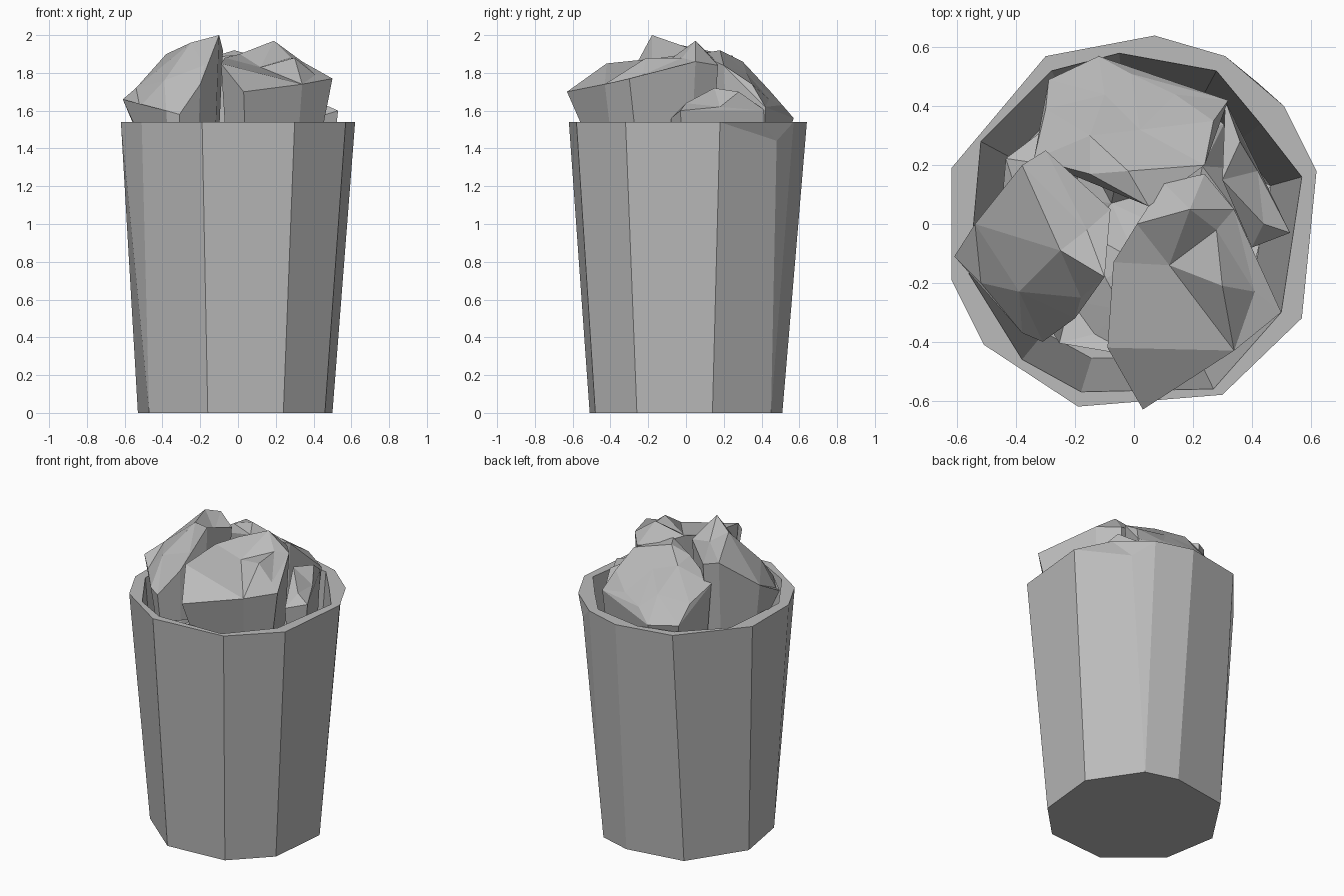
import bpy, bmesh, math, random
from mathutils import Vector
from mathutils.geometry import delaunay_2d_cdt

if "Cube" in bpy.data.objects:
    bpy.data.objects.remove(bpy.data.objects["Cube"])
random.seed(4)


def make_material(name, colour):
    mat = bpy.data.materials.new(name)
    mat.use_nodes = True
    mat.diffuse_color = colour
    mat.node_tree.nodes["Principled BSDF"].inputs["Base Color"].default_value = colour
    return mat


grey = make_material("plain grey", (0.5, 0.5, 0.5, 1))


def finish(name, bm):
    """Turn the bmesh into a flat shaded object with the shared material."""
    bmesh.ops.dissolve_degenerate(bm, dist=0.0005, edges=bm.edges[:])
    bmesh.ops.recalc_face_normals(bm, faces=bm.faces[:])
    mesh = bpy.data.meshes.new(name)
    bm.to_mesh(mesh)
    bm.free()
    mesh.materials.append(grey)
    obj = bpy.data.objects.new(name, mesh)
    bpy.context.collection.objects.link(obj)
    return obj


def ring(bm, outline, z, scale=1.0):
    return [bm.verts.new((x * scale / 100, y * scale / 100, z)) for x, y in outline]


def join_rings(bm, upper, lower):
    """Wall between two closed rings; a repeated vertex gives a triangle."""
    count = len(upper)
    for i in range(count):
        j = (i + 1) % count
        corners = [upper[i], upper[j], lower[j], lower[i]]
        bm.faces.new(list(dict.fromkeys(corners)))


# Bin: irregular outlines in hundredths, clockwise from the back
RIM = [(7, 64), (31, 57), (51, 40), (62, 18), (57, -32), (30, -58),
       (-19, -62), (-51, -41), (-62, -19), (-62, 19), (-30, 57)]
MOUTH = [(-5, 58), (28, 52), (43, 34), (57, 16), (50, -30), (27, -56),
         (-18, -57), (-38, -46), (-56, -17), (-52, 28), (-28, 52)]
BASE = [(8, 51), (29, 45), (50, 14), (46, -26), (24, -48),
        (-16, -51), (-47, -25), (-53, 10), (-30, 45)]
RIM_HEIGHT = 1.54


def build_bin():
    bm = bmesh.new()
    rim = ring(bm, RIM, RIM_HEIGHT)
    mouth = ring(bm, MOUTH, RIM_HEIGHT)
    floor = ring(bm, MOUTH, 0.06, 0.8)
    base = ring(bm, BASE, 0)
    # two rim corners share a base corner at the back and at the side
    foot = base[:2] + base[1:7] + base[6:]
    # dent under one rim corner
    dent = bm.verts.new((0.42, 0.48, 1.44))
    walls = rim[:2] + [dent] + rim[3:]
    join_rings(bm, walls, foot)
    bm.faces.new((rim[1], rim[2], dent))
    bm.faces.new((rim[2], rim[3], dent))
    join_rings(bm, rim, mouth)
    join_rings(bm, mouth, floor)
    bm.faces.new(base)
    bm.faces.new(floor)
    finish("waste_bin", bm)


def crumple(name, points, bottom, taper=0.9):
    """Faceted paper wad: folded top sheet with its sides drawn down."""
    points = [Vector(p) / 100 for p in points]
    flat = [p.to_2d() for p in points]
    _, _, faces, originals, _, _ = delaunay_2d_cdt(flat, [], [], 0, 0.0001)
    bm = bmesh.new()
    verts = [bm.verts.new(points[o[0]]) for o in originals]
    for face in faces:
        bm.faces.new([verts[i] for i in face])
    middle = sum(flat, Vector((0, 0))) / len(flat)
    edges = [e for e in bm.edges if e.is_boundary]
    skirt = bmesh.ops.extrude_edge_only(bm, edges=edges)["geom"]
    for v in skirt:
        if isinstance(v, bmesh.types.BMVert):
            v.co.xy = middle + (v.co.xy - middle) * taper
            # keep the lower part inside the bin
            if v.co.xy.length > 0.5:
                v.co.xy = v.co.xy.normalized() * 0.5
            v.co.z = bottom
    finish(name, bm)


build_bin()

# Large wads showing above the rim: x, y, height in hundredths
crumple("front_paper", [
    (3, -63, 170), (-9, -42, 185), (34, -43, 174), (50, -30, 177),
    (41, -23, 179), (30, -21, 188), (12, -14, 183), (28, -2, 188),
    (34, 5, 186), (19, 5, 197), (1, 0, 190), (-7, -13, 188),
    (24, 17, 184), (10, 14, 188)], 1.4)

crumple("left_paper", [
    (-61, -11, 166), (-54, 0, 172), (-38, 20, 190), (-30, 25, 189),
    (-8, 5, 192), (-16, -2, 190), (-25, -9, 196), (-10, -18, 200),
    (-18, -25, 184), (-39, -23, 176), (-20, -32, 174), (-31, -40, 158),
    (-38, -37, 160), (-52, -20, 162)], 1.4)

crumple("back_paper", [
    (-12, 57, 156), (-1, 51, 163), (-10, 44, 171), (2, 32, 180),
    (-15, 30, 186), (-30, 39, 168), (-29, 49, 157), (-15, 17, 188),
    (-2, 18, 192), (14, 44, 166), (32, 42, 162), (27, 35, 174),
    (24, 20, 184), (-34, 22, 176), (5, 6, 190)], 1.3)

crumple("side_paper", [
    (31, 42, 160), (36, 28, 170), (44, 0, 164), (53, -3, 160),
    (42, 18, 162), (40, -8, 156), (30, 15, 172)], 1.35)

# Loose filling deeper in the bin
filling = []
for i in range(46):
    radius = 50 * math.sqrt((i + 1) / 46)
    angle = i * 2.4
    filling.append((radius * math.cos(angle), radius * math.sin(angle),
                    random.uniform(128, 152)))
crumple("paper_filling", filling, 0.9, 0.95)
